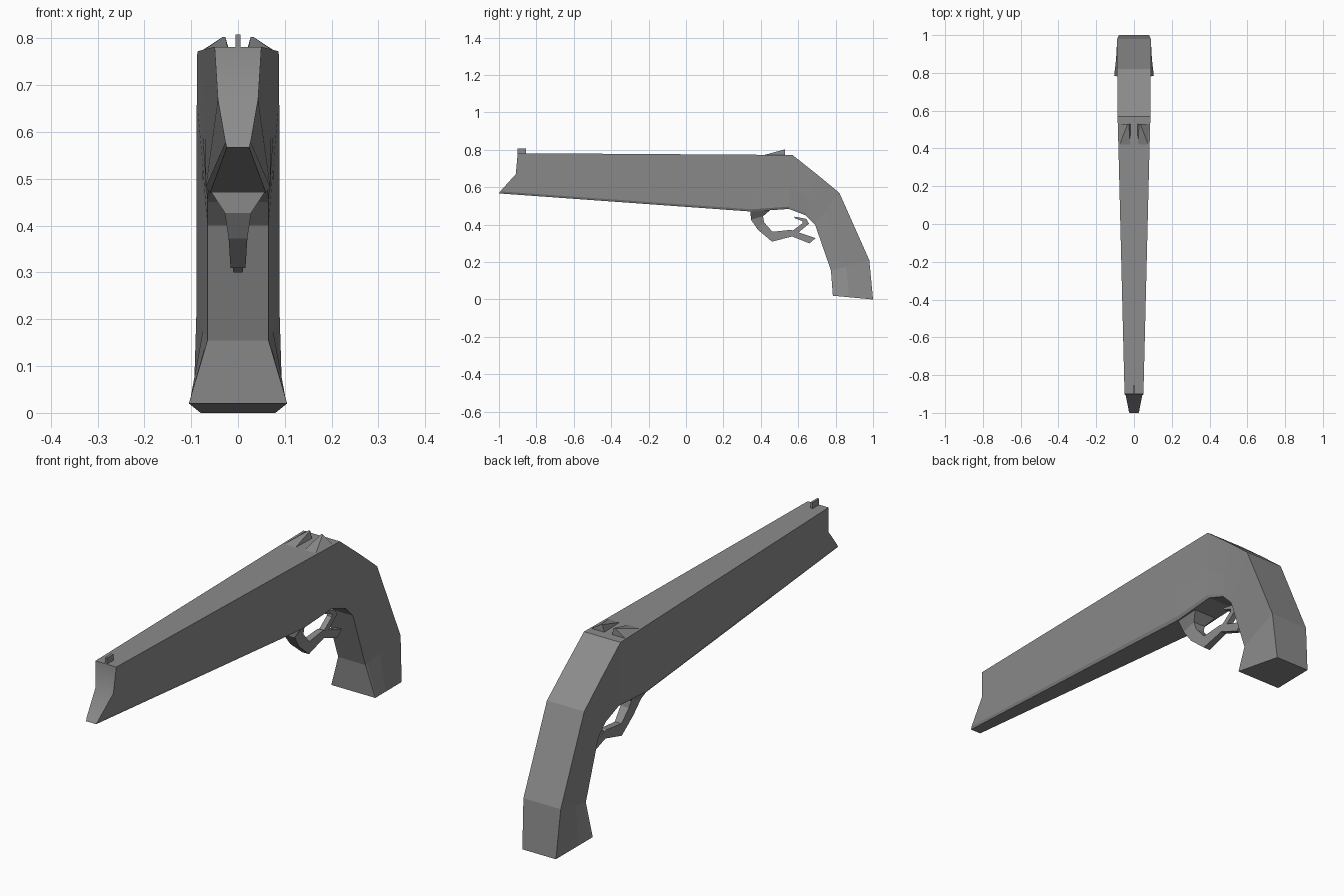
import bpy
import bmesh

if "Cube" in bpy.data.objects:
    bpy.data.objects.remove(bpy.data.objects["Cube"])

# Dark grey metal used on every part
metal = bpy.data.materials.new("dark_grey")
metal.diffuse_color = (0.26, 0.26, 0.26, 1.0)
metal.use_nodes = True
metal.node_tree.nodes["Principled BSDF"].inputs["Base Color"].default_value = metal.diffuse_color


def loft(name, sections, smooth_start=False):
    """Skin mirrored cross-sections; each section is rows of (half_width, y, z)."""
    bm = bmesh.new()
    rings = [[(bm.verts.new((w, y, z)), bm.verts.new((-w, y, z))) for w, y, z in rows]
             for rows in sections]
    n = len(rings[0])
    for a, b in zip(rings, rings[1:]):
        for i in (0, n - 1):
            bm.faces.new((a[i][0], a[i][1], b[i][1], b[i][0]))
        for s in (0, 1):
            for i in range(n - 1):
                bm.faces.new((a[i][s], a[i + 1][s], b[i + 1][s], b[i][s]))
    for r, smooth in ((rings[0], smooth_start), (rings[-1], False)):
        for p, q in zip(r, r[1:]):
            bm.faces.new((p[0], p[1], q[1], q[0])).smooth = smooth
    return finish(name, bm)


def finish(name, bm):
    bmesh.ops.recalc_face_normals(bm, faces=bm.faces)
    mesh = bpy.data.meshes.new(name)
    bm.to_mesh(mesh)
    bm.free()
    mesh.materials.append(metal)
    obj = bpy.data.objects.new(name, mesh)
    bpy.context.collection.objects.link(obj)
    return obj


def section(top, low, edge=None, bulge=0.0):
    """Top row, side row, lower edge row (chamfer) and bottom row of the body."""
    def at(t):
        return [a + (b - a) * t for a, b in zip(top, low)]
    mid = at(0.6)
    mid[0] += bulge
    return [top, mid, edge or at(0.95), low]


# Barrel, frame and grip as one tapered body, chamfered under the barrel
loft("body", [
    [(0.05, -0.9, 0.782), (0.043, -0.91, 0.67), (0.027, -0.993, 0.578), (0.024, -1.0, 0.567)],
    section((0.081, 0.35, 0.774), (0.060, 0.35, 0.470), (0.069, 0.35, 0.482), 0.001),
    section((0.087, 0.57, 0.772), (0.064, 0.55, 0.484), (0.069, 0.55, 0.496), 0.003),
    section((0.088, 0.70, 0.669), (0.065, 0.64, 0.45), None, 0.002),
    section((0.089, 0.82, 0.57), (0.065, 0.69, 0.40)),
    section((0.089, 0.98, 0.21), (0.065, 0.775, 0.155)),
    section((0.08, 1.0, 0.0), (0.105, 0.785, 0.02)),
], smooth_start=True)

# Open trigger guard sweeping down and back
guard = [
    (0.060, (0.345, 0.476), (0.46, 0.486)),
    (0.028, (0.347, 0.427), (0.412, 0.445)),
    (0.020, (0.385, 0.372), (0.417, 0.413)),
    (0.016, (0.46, 0.309), (0.462, 0.362)),
    (0.013, (0.567, 0.337), (0.56, 0.372)),
    (0.010, (0.66, 0.300), (0.693, 0.328)),
]
loft("trigger_guard", [[(w, *outer), (w, *inner)] for w, outer, inner in guard])

# Hooked trigger
trigger = [
    ((0.585, 0.345), (0.56, 0.36)),
    ((0.658, 0.405), (0.622, 0.407)),
    ((0.643, 0.431), (0.624, 0.418)),
    ((0.58, 0.443), (0.582, 0.434)),
]
loft("trigger", [[(0.012, *outer), (0.012, *inner)] for outer, inner in trigger])

# Front sight blade
loft("front_sight", [[(0.005, y, 0.808), (0.005, y, 0.77)] for y in (-0.9, -0.855)])

# Pair of rear sight wedges
for side, label in ((1, "right"), (-1, "left")):
    bm = bmesh.new()
    points = [(0.02, 0.41, 0.77), (0.08, 0.41, 0.77), (0.083, 0.53, 0.77),
              (0.018, 0.53, 0.77), (0.027, 0.53, 0.803), (0.033, 0.53, 0.803)]
    v = [bm.verts.new((side * x, y, z)) for x, y, z in points]
    for f in ((0, 1, 2, 3), (2, 3, 4, 5), (0, 3, 4), (1, 2, 5), (0, 1, 5, 4)):
        bm.faces.new([v[i] for i in f])
    finish("rear_sight_" + label, bm)
